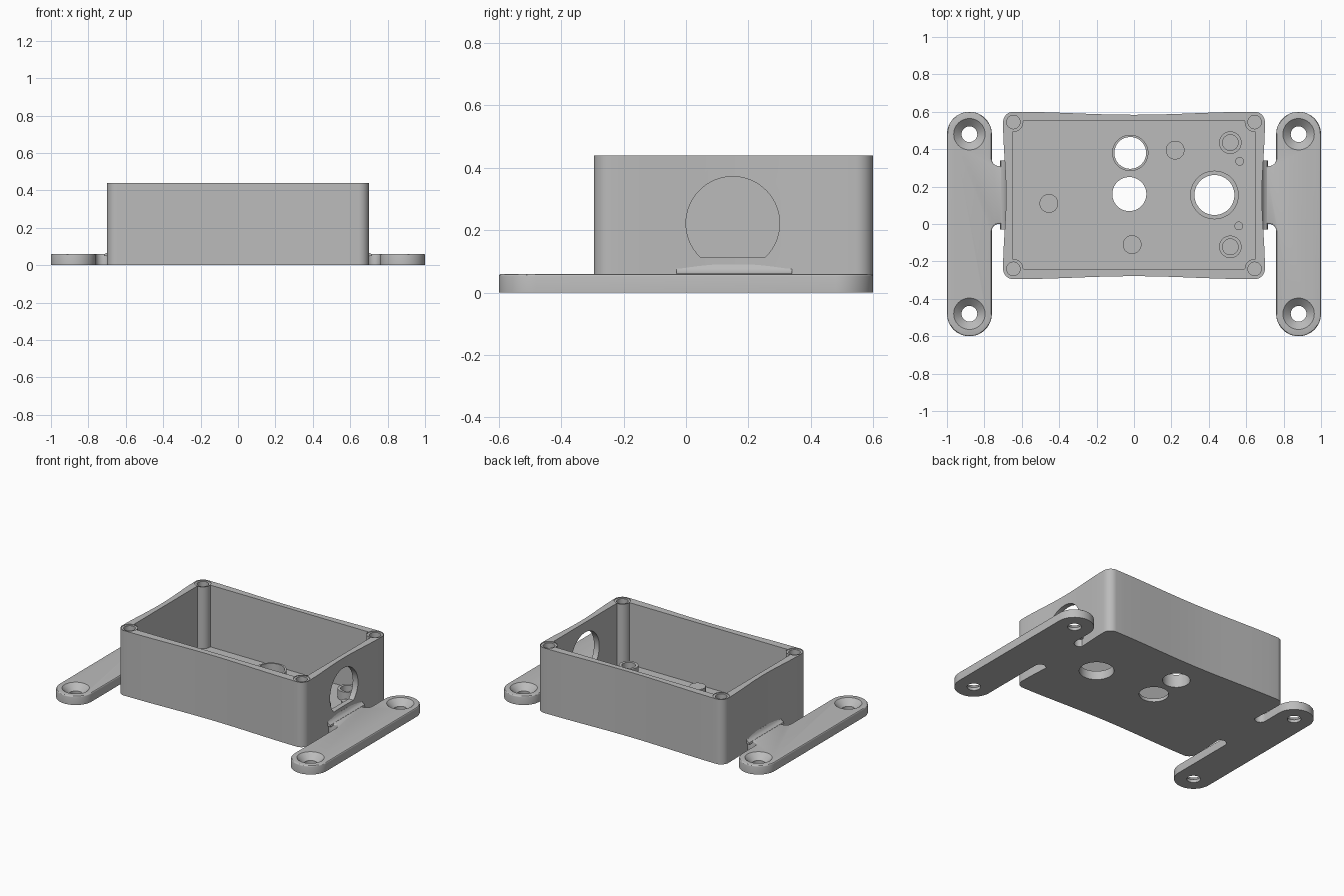
import bpy, bmesh
from math import cos, sin, pi, radians
from mathutils import Matrix

if "Cube" in bpy.data.objects:
    bpy.data.objects.remove(bpy.data.objects["Cube"], do_unlink=True)

grey = bpy.data.materials.new("plain_grey")
grey.use_nodes = True
GREY = (0.5, 0.5, 0.5, 1)
grey.diffuse_color = GREY
grey.node_tree.nodes["Principled BSDF"].inputs["Base Color"].default_value = GREY

HEIGHT, FLOOR, FLANGE = 0.44, 0.022, 0.06


def arc(cx, cy, r, a0, a1, n=24):
    return [(cx + r * cos(radians(a0 + (a1 - a0) * i / n)),
             cy + r * sin(radians(a0 + (a1 - a0) * i / n))) for i in range(n + 1)]


def rect(x0, y0, x1, y1):
    return [(x0, y0), (x1, y0), (x1, y1), (x0, y1)]


def prism(name, outline, z0, z1, matrix=None, round_top=0):
    bm = bmesh.new()
    base = bm.faces.new([bm.verts.new((x, y, z0)) for x, y in outline])
    moved = bmesh.ops.extrude_face_region(bm, geom=[base])["geom"]
    top = [v for v in moved if isinstance(v, bmesh.types.BMVert)]
    bmesh.ops.translate(bm, verts=top, vec=(0, 0, z1 - z0))
    if round_top:
        rim = [e for e in bm.edges if all(v in top for v in e.verts)]
        bmesh.ops.bevel(bm, geom=rim, offset=round_top, segments=3,
                        profile=0.5, affect='EDGES')
    return finish(name, bm, matrix)


def tube(name, x, y, r0, z0, z1, r1=None):
    bm = bmesh.new()
    bmesh.ops.create_cone(bm, cap_ends=True, segments=48, radius1=r0,
                          radius2=r0 if r1 is None else r1, depth=z1 - z0,
                          matrix=Matrix.Translation((x, y, (z0 + z1) / 2)))
    return finish(name, bm)


def finish(name, bm, matrix=None):
    if matrix:
        bm.transform(matrix)
    bmesh.ops.recalc_face_normals(bm, faces=bm.faces)
    mesh = bpy.data.meshes.new(name)
    bm.to_mesh(mesh)
    bm.free()
    mesh.materials.append(grey)
    obj = bpy.data.objects.new(name, mesh)
    bpy.context.collection.objects.link(obj)
    return obj


def activate(obj):
    bpy.ops.object.select_all(action='DESELECT')
    obj.select_set(True)
    bpy.context.view_layer.objects.active = obj


def combine(target, tools, operation):
    for tool in tools:
        mod = target.modifiers.new("cut", 'BOOLEAN')
        mod.operation, mod.solver, mod.object = operation, 'EXACT', tool
        activate(target)
        bpy.ops.object.modifier_apply(modifier=mod.name)
        bpy.data.objects.remove(tool, do_unlink=True)


# Box outline: rounded corners joined by walls that bow gently inwards
def bowed(p, q, depth, n=20):
    dx, dy = q[0] - p[0], q[1] - p[1]
    length = (dx * dx + dy * dy) ** 0.5
    pts = []
    for i in range(1, n):
        t = i / n
        d = depth * (0.5 - 0.5 * cos(2 * pi * t))
        pts.append((p[0] + dx * t - dy / length * d, p[1] + dy * t + dx / length * d))
    return pts


corners = [(0.645, 0.545), (-0.645, 0.545), (-0.645, -0.24), (0.645, -0.24)]
arcs = [arc(x, y, 0.055, 90 * i, 90 * i + 90, 10) for i, (x, y) in enumerate(corners)]
outline = []
for i, a in enumerate(arcs):
    outline += a + bowed(a[-1], arcs[(i + 1) % 4][0], 0.016)

box = prism("box", outline, 0, HEIGHT)
combine(box, [prism("cavity", rect(-0.65, -0.24, 0.65, 0.55), FLOOR, 0.6)], 'DIFFERENCE')

# Corner screw posts, floor bosses, pins and raised rims
ring_bosses = [(0.515, 0.435), (0.515, -0.122)]
solid_posts = [(0.22, 0.395), (-0.455, 0.11), (-0.01, -0.11)]
pins = [(0.565, 0.335), (0.56, -0.01)]
raised = [tube("post", x, y, 0.053, 0.01, HEIGHT) for x, y in corners]
raised += [tube("boss", x, y, 0.06, 0.01, 0.082) for x, y in ring_bosses]
raised += [tube("stud", x, y, 0.05, 0.01, 0.085) for x, y in solid_posts]
raised += [tube("pin", x, y, 0.023, 0.01, 0.05) for x, y in pins]
raised += [tube("rim", 0.43, 0.155, 0.13, 0.01, 0.06),
           tube("rim", -0.02, 0.38, 0.097, 0.01, 0.088)]
combine(box, raised, 'UNION')

# Screw bores, floor openings and the flat-bottomed opening in the left wall
holes = []
for x, y in corners:
    holes += [tube("seat", x, y, 0.05, HEIGHT - 0.004, 0.5),
              tube("bore", x, y, 0.036, 0.2, 0.5)]
holes += [tube("bore", x, y, 0.042, 0.035, 0.2) for x, y in ring_bosses]
for x, y, r in [(0.43, 0.155, 0.107), (-0.02, 0.38, 0.085), (-0.025, 0.16, 0.091)]:
    holes.append(tube("opening", x, y, r, -0.1, 0.2))
along_x = Matrix(((0, 0, 1, 0), (1, 0, 0, 0), (0, 1, 0, 0), (0, 0, 0, 1)))
holes.append(prism("wall_opening", arc(0.15, 0.222, 0.15, -45.5, 225.5, 48),
                   0.6, 0.8, along_x))
combine(box, holes, 'DIFFERENCE')

# Mounting flange: long rounded strip with a short neck between two slots
strip = ([(0.66, -0.037)] + arc(0.723, -0.037, 0.037, 180, 0)
         + arc(0.88, -0.48, 0.12, 180, 360) + arc(0.88, 0.48, 0.12, 0, 180)
         + arc(0.723, 0.347, 0.037, 360, 180) + [(0.66, 0.347)])
flange = prism("mounting_flanges", strip, 0, FLANGE, round_top=0.008)
for y in (-0.48, 0.48):
    combine(flange, [tube("screw_hole", 0.88, y, 0.042, -0.1, 0.2),
                     tube("countersink", 0.88, y, 0.04, 0.018, FLANGE + 0.001, 0.085)],
            'DIFFERENCE')

# Small fillet where the neck meets the wall
along_y = Matrix.Rotation(pi / 2, 4, 'X')
fillet = prism("neck_fillets", [(0.67, 0.05), (0.716, 0.05), (0.712, 0.061),
                                (0.698, 0.068), (0.69, 0.078), (0.685, 0.09),
                                (0.67, 0.09)], -0.34, 0.03, along_y)

for obj in (flange, fillet):
    obj.modifiers.new("other_side", 'MIRROR')
    activate(obj)
    bpy.ops.object.modifier_apply(modifier="other_side")

for obj in (box, flange, fillet):
    activate(obj)
    bpy.ops.object.shade_smooth_by_angle(angle=radians(30))
